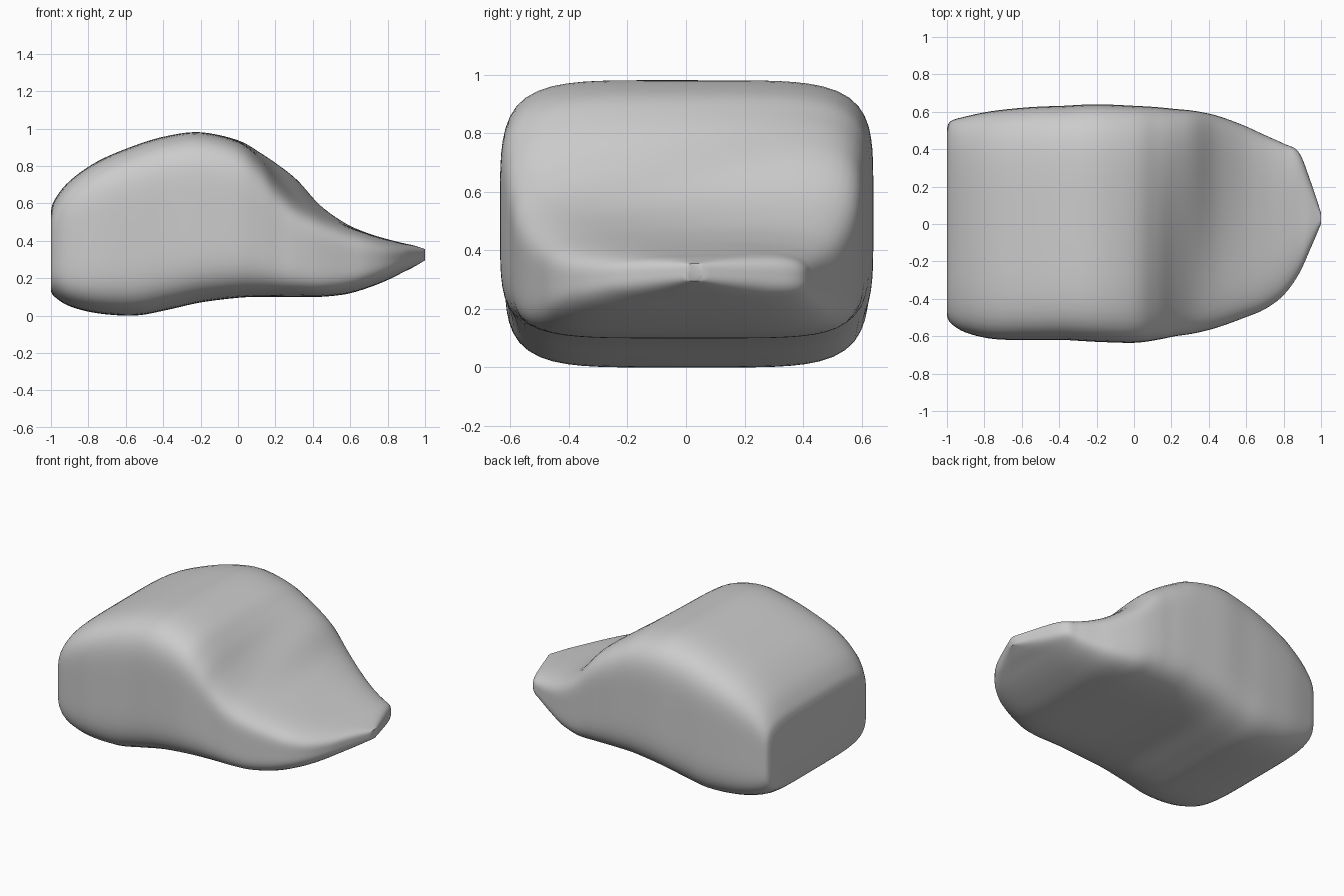
import bpy, bmesh, math

if "Cube" in bpy.data.objects:
    bpy.data.objects.remove(bpy.data.objects["Cube"])

# Stations along x: x, y min, y max, z bottom, z top at -y side, z top at +y side, squareness
STATIONS = [
    (-1.00, -0.49, 0.51, 0.13, 0.56, 0.56, 5.0),
    (-0.98, -0.53, 0.55, 0.10, 0.62, 0.62, 5.0),
    (-0.90, -0.58, 0.575, 0.05, 0.72, 0.72, 5.0),
    (-0.75, -0.615, 0.605, 0.012, 0.825, 0.825, 5.0),
    (-0.55, -0.62, 0.625, 0.00, 0.91, 0.91, 5.0),
    (-0.38, -0.62, 0.632, 0.03, 0.96, 0.96, 5.0),
    (-0.20, -0.63, 0.64, 0.07, 0.98, 0.98, 5.0),
    (0.00, -0.635, 0.632, 0.095, 0.93, 0.94, 5.0),
    (0.12, -0.62, 0.625, 0.10, 0.83, 0.88, 5.0),
    (0.22, -0.60, 0.615, 0.10, 0.70, 0.82, 5.0),
    (0.32, -0.585, 0.605, 0.10, 0.60, 0.74, 5.0),
    (0.44, -0.555, 0.58, 0.10, 0.53, 0.60, 5.0),
    (0.58, -0.505, 0.53, 0.115, 0.475, 0.495, 4.5),
    (0.70, -0.455, 0.475, 0.15, 0.435, 0.44, 4.0),
    (0.80, -0.38, 0.43, 0.19, 0.405, 0.41, 3.5),
    (0.88, -0.27, 0.385, 0.23, 0.385, 0.39, 3.2),
    (0.94, -0.14, 0.24, 0.26, 0.375, 0.375, 3.0),
    (1.00, 0.00, 0.06, 0.295, 0.355, 0.355, 3.0),
]
SEG, STEPS = 96, 5


def catmull(p0, p1, p2, p3, t):
    return [0.5 * (2 * b + (c - a) * t + (2 * a - 5 * b + 4 * c - d) * t * t
                   + (3 * b - a - 3 * c + d) * t ** 3)
            for a, b, c, d in zip(p0, p1, p2, p3)]


def resample(rows):
    out, last = [], len(rows) - 1
    for i in range(last):
        quad = [rows[max(0, min(last, i + k))] for k in (-1, 0, 1, 2)]
        out += [catmull(*quad, s / STEPS) for s in range(STEPS)]
    return out + [rows[-1]]


def section(row):
    """Rounded-rectangle ring whose top can slope from side to side."""
    x, y0, y1, zb, zl, zh, n = row
    ring = []
    for k in range(SEG):
        a = 2 * math.pi * k / SEG
        c, s = math.cos(a), math.sin(a)
        r = (abs(c) ** n + abs(s) ** n) ** (-1 / n)
        u, v = r * c, r * s
        f = (u + 1) / 2
        top = zl + (zh - zl) * f * f * (3 - 2 * f)
        ring.append((x, (y0 + y1) / 2 + u * (y1 - y0) / 2,
                     (zb + top) / 2 + v * (top - zb) / 2))
    return ring


# Boulder body lofted through the sections, capped at both ends
bm = bmesh.new()
rings = [[bm.verts.new(p) for p in section(r)] for r in resample(STATIONS)]
for a, b in zip(rings, rings[1:]):
    for k in range(SEG):
        j = (k + 1) % SEG
        bm.faces.new((a[k], a[j], b[j], b[k]))
bm.faces.new(rings[0])
bm.faces.new(rings[-1])
bmesh.ops.recalc_face_normals(bm, faces=bm.faces)
mesh = bpy.data.meshes.new("boulder")
bm.to_mesh(mesh)
bm.free()
boulder = bpy.data.objects.new("boulder", mesh)
bpy.context.collection.objects.link(boulder)

# Smooth shading
bpy.context.view_layer.objects.active = boulder
boulder.select_set(True)
bpy.ops.object.shade_smooth_by_angle(angle=math.radians(50))
